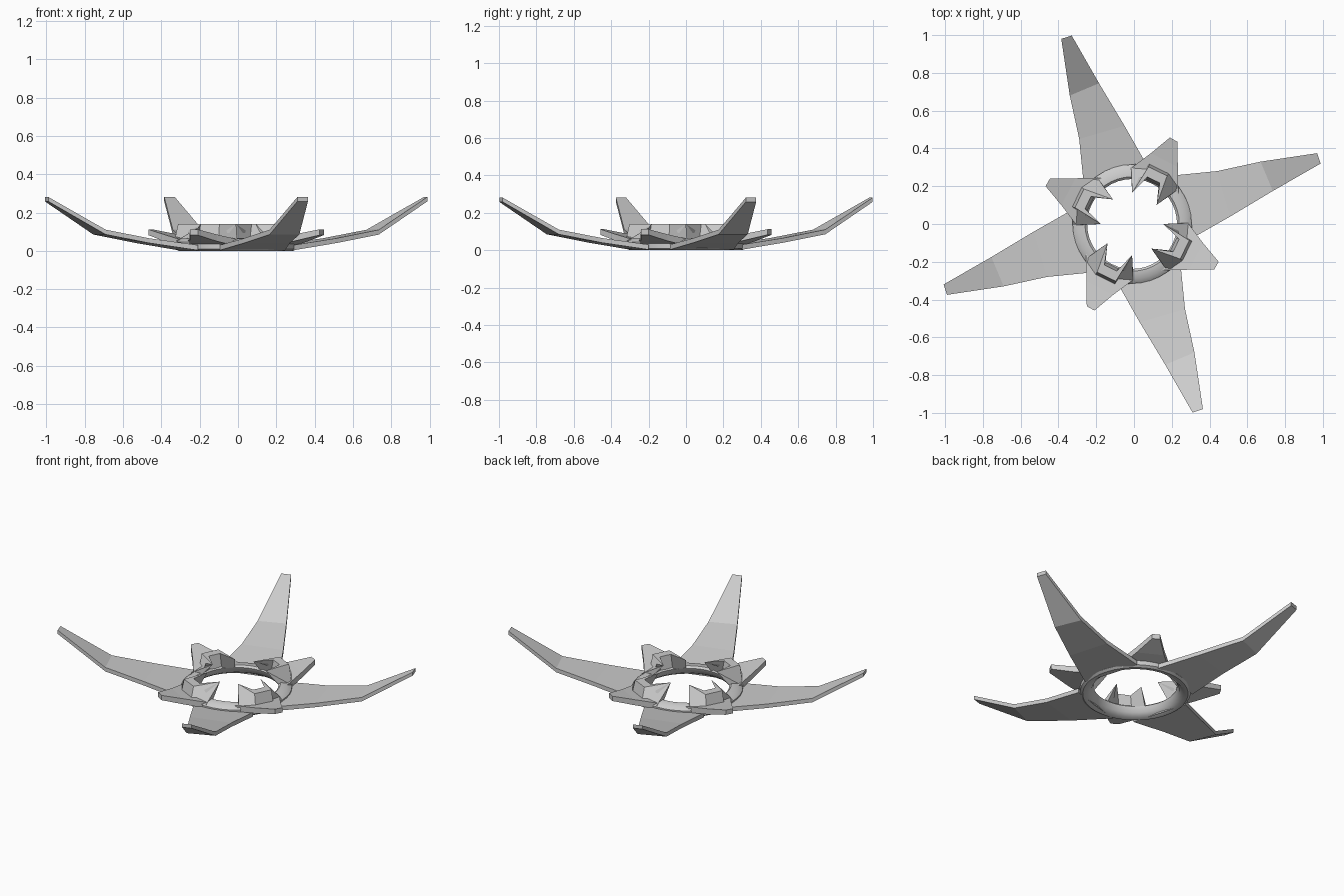
import bpy, bmesh
from math import sin, cos, radians, pi

if "Cube" in bpy.data.objects:
    bpy.data.objects.remove(bpy.data.objects["Cube"])

CX, CY = -0.01, 0.0          # hub centre


def finish(name, bm, smooth=False):
    bmesh.ops.remove_doubles(bm, verts=bm.verts, dist=1e-5)
    bmesh.ops.recalc_face_normals(bm, faces=bm.faces)
    me = bpy.data.meshes.new(name)
    bm.to_mesh(me)
    bm.free()
    ob = bpy.data.objects.new(name, me)
    bpy.context.collection.objects.link(ob)
    if smooth:
        bpy.context.view_layer.objects.active = ob
        ob.select_set(True)
        bpy.ops.object.shade_smooth_by_angle(angle=radians(40))
        ob.select_set(False)
    return ob


def place(p, turn):
    a = turn * pi / 2
    x, y, z = p
    return (CX + x * cos(a) - y * sin(a), CY + x * sin(a) + y * cos(a), z)


def loft(name, rings, turn):
    """Join closed cross-sections into a capped solid, turned about the hub."""
    bm = bmesh.new()
    vs = [[bm.verts.new(place(p, turn)) for p in r] for r in rings]
    n = len(rings[0])
    for r, s in zip(vs, vs[1:]):
        for i in range(n):
            j = (i + 1) % n
            bm.faces.new((r[i], r[j], s[j], s[i]))
    bm.faces.new(vs[0])
    bm.faces.new(vs[-1])
    return finish(name, bm)


def blade(name, sections, turn):
    """Sections: left x,y, right x,y, bottom z, top z."""
    loft(name, [[(ax, ay, lo), (bx, by, lo), (bx, by, hi), (ax, ay, hi)]
                for ax, ay, bx, by, lo, hi in sections], turn)


# Round hub ring with a flared lower lip
profile = [(0.30, 0.0), (0.275, 0.004), (0.25, 0.022), (0.238, 0.055),
           (0.25, 0.066), (0.29, 0.064), (0.315, 0.045), (0.315, 0.01)]
bm = bmesh.new()
N = 40
rows = [[bm.verts.new((CX + r * cos(2 * pi * k / N), CY + r * sin(2 * pi * k / N), z))
         for r, z in profile] for k in range(N)]
for k in range(N):
    r, s = rows[k], rows[(k + 1) % N]
    for i in range(len(profile)):
        j = (i + 1) % len(profile)
        bm.faces.new((r[i], r[j], s[j], s[i]))
finish("hub_ring", bm, True)

# Long upswept blades and short blades
long_sections = [(-0.255, 0.20, 0.085, 0.30, 0.003, 0.03),
                 (-0.28, 0.45, -0.04, 0.52, 0.04, 0.065),
                 (-0.33, 0.68, -0.175, 0.745, 0.085, 0.11),
                 (-0.375, 0.98, -0.32, 0.998, 0.258, 0.281)]
short_sections = [(0.0, 0.30, 0.245, 0.15, 0.025, 0.062),
                  (0.10, 0.375, 0.242, 0.30, 0.05, 0.085),
                  (0.20, 0.458, 0.24, 0.435, 0.082, 0.112)]


# Claw brackets: each end rises to a spike leaning over the hole
def claw(turn):
    def at(r, deg, z):
        a = radians(64 + deg)
        return (r * cos(a), r * sin(a), z)
    rings = []
    for side in (-1, 1):
        tip = at(0.165, 26 * side, 0.14)
        end = [at(0.315, 27 * side, 0.05), tip, tip, at(0.245, 27 * side, 0.05)]
        mid = [at(0.335, 10 * side, 0.05), at(0.315, 10 * side, 0.14),
               at(0.262, 8 * side, 0.14), at(0.245, 9 * side, 0.05)]
        rings += [end, mid] if side < 0 else [mid, end]
    bm = bmesh.new()
    vs = [[bm.verts.new(place(p, turn)) for p in r] for r in rings]
    for r, s in zip(vs, vs[1:]):
        for i in range(4):
            j = (i + 1) % 4
            bm.faces.new((r[i], r[j], s[j], s[i]))
    for r in (vs[0], vs[-1]):
        bm.faces.new((r[0], r[1], r[3]))
    finish(f"claw_{turn + 1}", bm)


for t in range(4):
    blade(f"long_blade_{t + 1}", long_sections, t)
    blade(f"short_blade_{t + 1}", short_sections, t)
    claw(t)
